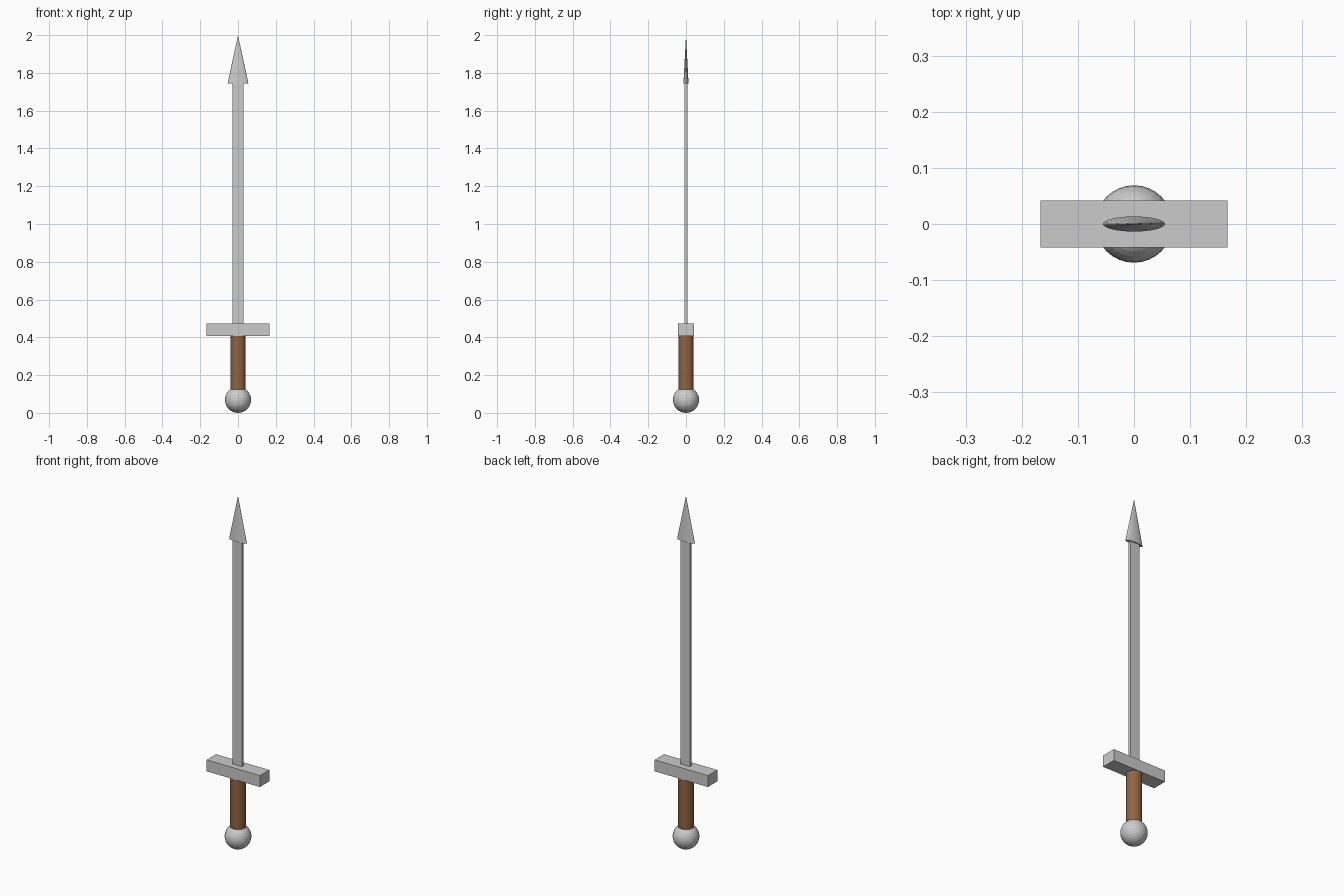
import bpy

if "Cube" in bpy.data.objects:
    bpy.data.objects.remove(bpy.data.objects["Cube"])


def finish(name, scale=(1, 1, 1), color=None):
    """Name the active object, apply its scale and colour it if asked."""
    obj = bpy.context.object
    obj.name = obj.data.name = name
    obj.scale = scale
    bpy.ops.object.transform_apply(location=False, rotation=False, scale=True)
    if color:
        mat = bpy.data.materials.new(name + "_material")
        mat.diffuse_color = color
        mat.use_nodes = True
        mat.node_tree.nodes["Principled BSDF"].inputs["Base Color"].default_value = mat.diffuse_color
        obj.data.materials.append(mat)
    return obj


def box(name, width, depth, bottom, top):
    bpy.ops.mesh.primitive_cube_add(size=1, location=(0, 0, (bottom + top) / 2))
    return finish(name, (width, depth, top - bottom))


# Round pommel at the base
bpy.ops.mesh.primitive_uv_sphere_add(segments=32, ring_count=16, radius=0.069,
                                     location=(0, 0, 0.069))
finish("pommel")

# Wooden grip
bpy.ops.mesh.primitive_cylinder_add(vertices=32, radius=0.041, depth=0.30,
                                    location=(0, 0, 0.27))
finish("grip", color=(0.27, 0.13, 0.055, 1))

# Cross guard and flat blade
box("guard", 0.334, 0.084, 0.408, 0.473)
box("blade", 0.058, 0.014, 0.45, 1.76)

# Flattened cone tip, wider than the blade
bpy.ops.mesh.primitive_cone_add(vertices=32, radius1=1, radius2=0, depth=0.256,
                                location=(0, 0, 1.872))
finish("blade_tip", (0.055, 0.0135, 1))
